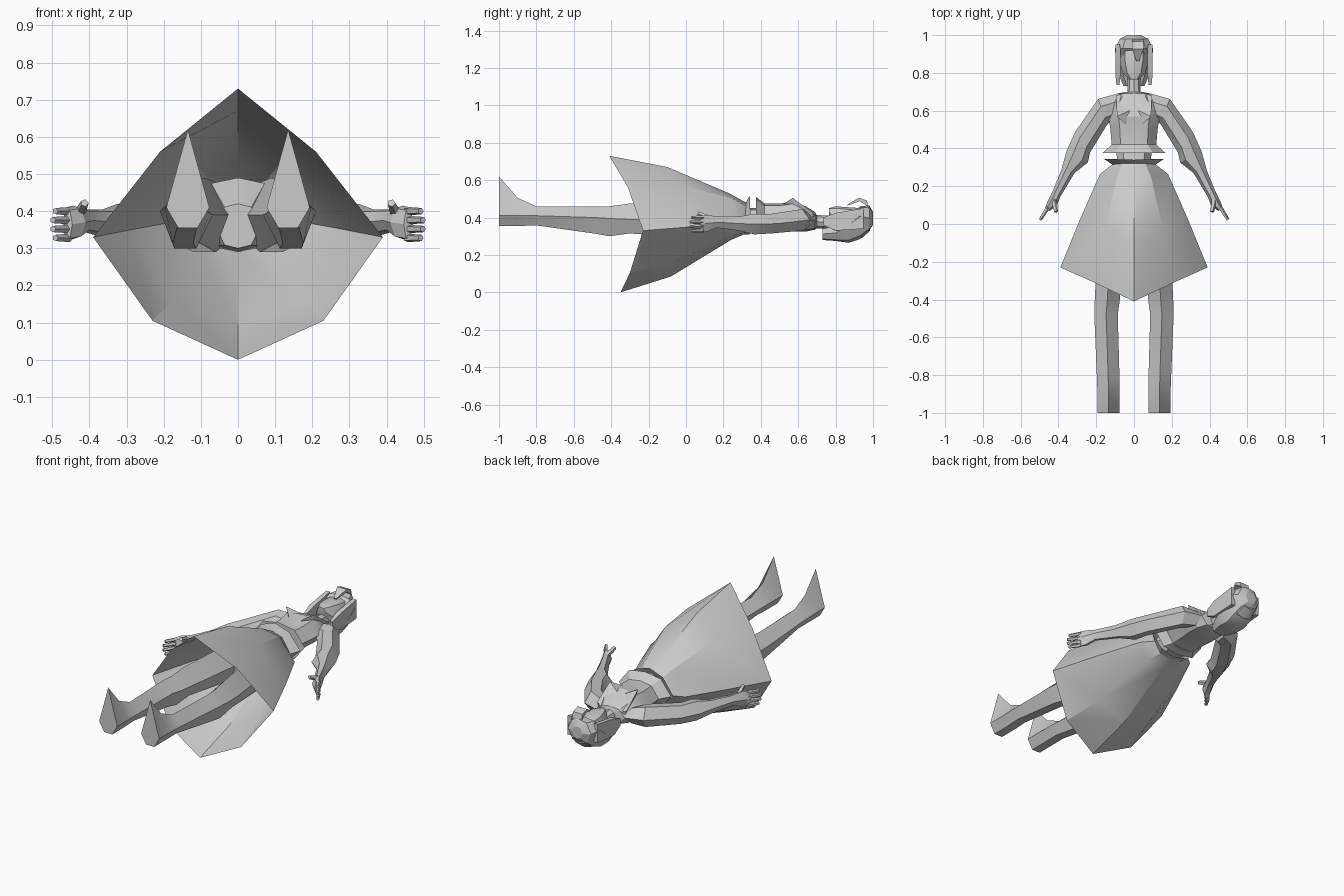
import bpy, bmesh, math
from mathutils import Vector

grey = bpy.data.materials.new("plain grey")
grey.diffuse_color = (0.6, 0.6, 0.6, 1)


def loft(name, rings, caps=True):
    """Skin a list of closed rings of equal length."""
    bm = bmesh.new()
    vs = [[bm.verts.new(p) for p in r] for r in rings]
    n = len(rings[0])
    for a, b in zip(vs, vs[1:]):
        for i in range(n):
            j = (i + 1) % n
            bm.faces.new((a[i], a[j], b[j], b[i]))
    if caps:
        bm.faces.new(vs[0])
        bm.faces.new(vs[-1][::-1])
    bmesh.ops.remove_doubles(bm, verts=bm.verts, dist=0.0005)
    bmesh.ops.recalc_face_normals(bm, faces=bm.faces)
    me = bpy.data.meshes.new(name)
    bm.to_mesh(me)
    bm.free()
    me.materials.append(grey)
    ob = bpy.data.objects.new(name, me)
    bpy.context.collection.objects.link(ob)
    return ob


def whole(half):
    """Complete a ring from its +x half, first and last point on x = 0."""
    return half + [(-x, y, z) for x, y, z in half[-2:0:-1]]


def section(y, w, top, bot, flat=0.6, mid=0.5):
    """Eight-sided cross-section at station y."""
    m = bot + (top - bot) * mid
    return whole([(0, y, top), (w * flat, y, top - (top - m) * 0.15), (w, y, m),
                  (w * flat, y, bot + (m - bot) * 0.15), (0, y, bot)])


def bar(name, a, b, r0, r1, n=5):
    """Tapered rod between two points."""
    a, b = Vector(a), Vector(b)
    q = (b - a).to_track_quat('Z', 'Y')
    rings = [[p + q @ Vector((r * math.cos(t), r * math.sin(t), 0))
              for t in [math.tau * i / n for i in range(n)]] for p, r in ((a, r0), (b, r1))]
    return loft(name, rings)


# Skirt, open at the hem
waist = whole([(0, .32, .48), (.06, .32, .46), (.115, .315, .38), (.07, .31, .32), (0, .31, .31)])
loft("skirt", [
    whole([(0, -.41, .73), (.21, -.31, .56), (.39, -.23, .33), (.23, -.30, .105), (0, -.35, 0)]),
    whole([(0, -.10, .67), (.155, -.03, .575), (.288, .02, .35), (.18, -.08, .155), (0, -.08, .085)]),
    whole([(0, .23, .53), (.09, .25, .50), (.18, .265, .37), (.10, .24, .30), (0, .24, .28)]),
    waist], caps=False)

# Flared waistband
loft("waistband", [waist, whole([(0, .34, .52), (.09, .342, .49), (.16, .345, .40),
                                 (.09, .345, .33), (0, .34, .31)])], caps=False)

# Hips and waist under the clothes
loft("hips", [section(.02, .06, .42, .30), section(.12, .12, .49, .29),
              section(.25, .11, .48, .31), section(.34, .09, .45, .32),
              section(.42, .095, .45, .32)])

# Jacket with a flared hem
loft("jacket", [section(.375, .168, .51, .31), section(.42, .118, .475, .325),
                section(.50, .125, .475, .325), section(.57, .135, .485, .325),
                section(.64, .13, .46, .325), section(.69, .09, .43, .335),
                section(.70, .04, .41, .345)])

# Neck
bar("neck", (0, .67, .38), (0, .84, .37), .036, .034, 8)

# Head and hair
loft("head", [section(.765, .025, .45, .41), section(.80, .06, .46, .32),
              section(.87, .08, .455, .29), section(.94, .08, .45, .29),
              section(.985, .05, .43, .33)])
loft("back_hair", [section(.73, .055, .345, .28, .7), section(.80, .085, .36, .275, .7),
                   section(.87, .098, .40, .265, .6, .7), section(.93, .10, .46, .285, .6, .7),
                   section(.98, .075, .465, .33), section(1.0, .035, .43, .36)])
# Raised lock curling over the forehead
lock = [(.99, .43, .025, .03), (.975, .48, .03, .022), (.93, .50, .03, .012), (.865, .468, .008, .004)]
loft("forelock", [[(.02 - w, y, z - t), (.02 + w, y, z - t), (.02 + w, y - t * .4, z + t * .5),
                   (.02 - w, y - t * .4, z + t * .5)] for y, z, w, t in lock])

# Legs: five-sided sections of y, centre x, half width, top, middle, bottom
leg = [(-1, .135, .058, .62, .41, .355), (-.90, .135, .058, .505, .41, .355),
       (-.80, .137, .06, .46, .41, .358), (-.48, .148, .062, .46, .40, .313),
       (-.41, .142, .066, .46, .395, .30), (-.30, .135, .068, .475, .39, .315),
       (.05, .09, .068, .49, .39, .29), (.20, .065, .06, .48, .39, .31)]
# Arms: outer xy, inner xy, top, bottom
arm = [(.09, .69, .125, .54, .43, .34), (.19, .662, .14, .53, .445, .33),
       (.31, .49, .232, .38, .42, .315), (.358, .385, .245, .325, .42, .31),
       (.385, .285, .315, .27, .405, .33), (.43, .175, .39, .145, .405, .345),
       (.458, .12, .41, .095, .415, .325), (.472, .08, .446, .07, .41, .32)]

for side, s in (("right", 1), ("left", -1)):
    loft(side + "_leg", [[(s * x, y, t), (s * (x + w), y, m), (s * (x + w * .45), y, b),
                          (s * (x - w * .45), y, b), (s * (x - w), y, m)]
                         for y, x, w, t, m, b in leg])
    rings = []
    for ox, oy, ix, iy, t, b in arm:
        h = t - b
        shape = [(0, b + h * .5), (.3, t), (.75, t - h * .08), (1, b + h * .5),
                 (.75, b + h * .08), (.3, b)]
        rings.append([(s * (ox + (ix - ox) * k), oy + (iy - oy) * k, z) for k, z in shape])
    loft(side + "_arm", rings)
    # Fingers and thumb
    for i in range(4):
        z = .328 + i * .024
        bar(f"{side}_finger_{i + 1}", (s * .455, .09, z),
            (s * (.492 + .006 * (i in (1, 2))), .03 - .008 * (i in (1, 2)), z), .012, .009)
    bar(side + "_thumb", (s * .425, .125, .395), (s * .413, .065, .422), .016, .011)
    # Hair lock beside the face
    x = .085
    loft(side + "_side_hair", [[(s * (x - w), y, b), (s * (x + w), y, b), (s * (x + w), y, t),
                                (s * (x - w), y, t)]
                               for y, w, b, t in ((.735, .008, .36, .40), (.80, .014, .33, .425),
                                                  (.95, .012, .34, .45))])
    # Pointed lapel
    loft(side + "_lapel", [[(s * .04, .695, .40), (s * .095, .68, .425), (s * .085, .68, .40)],
                           [(s * .025, .60, .475), (s * .09, .57, .505), (s * .08, .57, .47)],
                           [(s * .03, .53, .47), (s * .04, .525, .475), (s * .04, .525, .465)]])

# Keep hard edges, soften shallow ones
for ob in bpy.context.collection.objects:
    ob.select_set(True)
    bpy.context.view_layer.objects.active = ob
bpy.ops.object.shade_smooth_by_angle(angle=math.radians(25))
